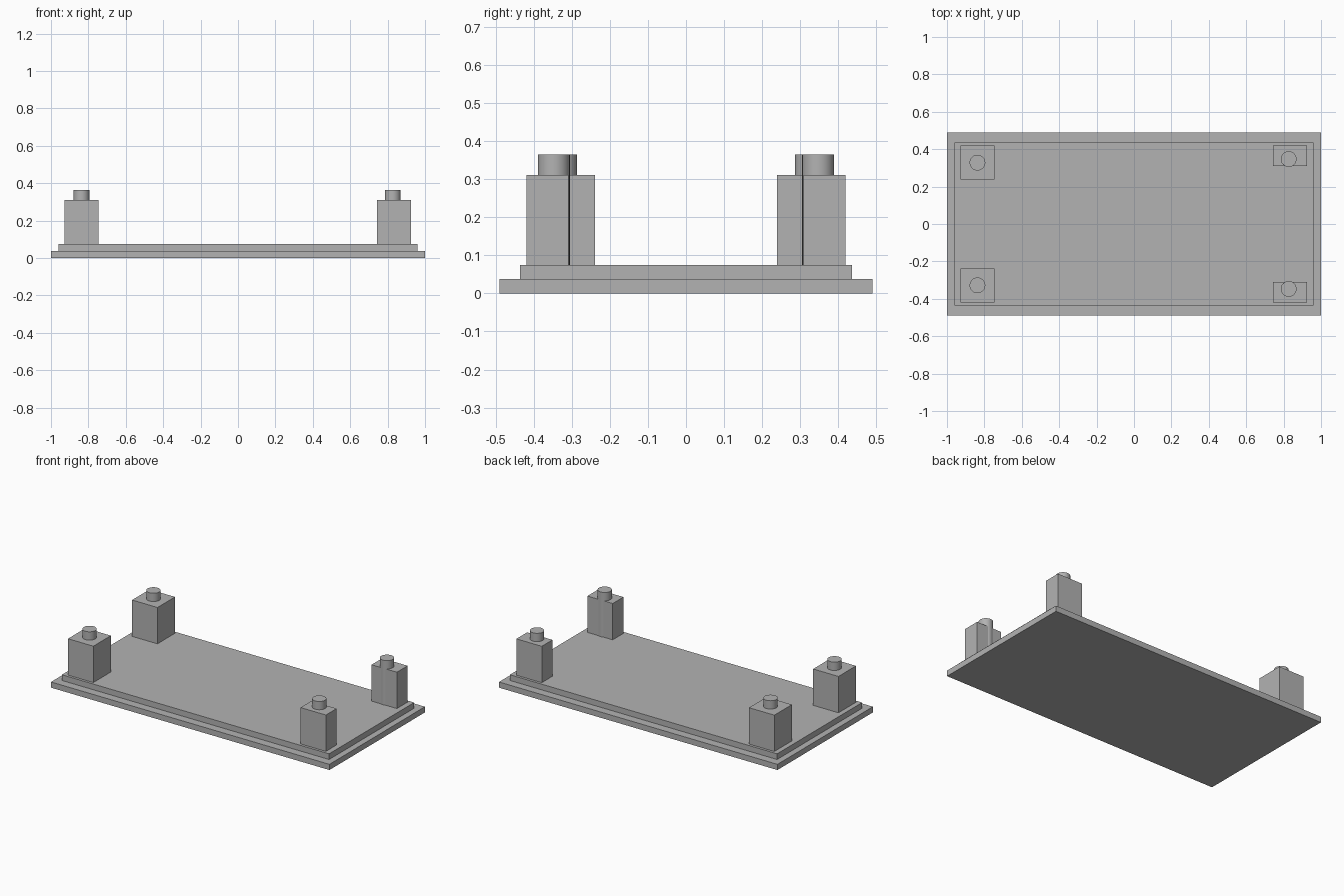
import bpy

cube = bpy.data.objects.get("Cube")
if cube:
    bpy.data.objects.remove(cube, do_unlink=True)

grey = bpy.data.materials.new("plain grey")
grey.use_nodes = True
color = (0.45, 0.45, 0.45, 1)
grey.diffuse_color = color
grey.node_tree.nodes["Principled BSDF"].inputs["Base Color"].default_value = color

PLATE_TOP, DECK_TOP, POST_TOP, PEG_TOP = 0.037, 0.074, 0.31, 0.364


def finish(name):
    obj = bpy.context.object
    obj.name = name
    obj.data.materials.append(grey)
    return obj


def box(name, x, y, z):
    """Box from (low, high) ranges on each axis."""
    ranges = (x, y, z)
    bpy.ops.mesh.primitive_cube_add(size=1, location=[(a + b) / 2 for a, b in ranges])
    obj = finish(name)
    obj.scale = [b - a for a, b in ranges]
    bpy.ops.object.transform_apply(location=False, rotation=False, scale=True)


def peg(name, x, y):
    """Round peg running from the deck up through its post."""
    bpy.ops.mesh.primitive_cylinder_add(
        vertices=48, radius=0.042, depth=PEG_TOP - DECK_TOP,
        location=(x, y, (PEG_TOP + DECK_TOP) / 2))
    finish(name)
    bpy.ops.object.shade_smooth_by_angle()


# Stepped base
box("base_plate", (-1, 1), (-0.49, 0.49), (0, PLATE_TOP))
box("raised_deck", (-0.96, 0.96), (-0.436, 0.436), (PLATE_TOP, DECK_TOP))

# Corner posts with pegs: square on the right, narrow on the left
for end, side in (("front", -1), ("back", 1)):
    for hand, x, inner, peg_x, peg_y in (
            ("right", (-0.928, -0.746), 0.239, -0.837, 0.328),
            ("left", (0.743, 0.925), 0.309, 0.827, 0.347)):
        y = sorted((side * inner, side * 0.419))
        box(f"{end}_{hand}_post", x, y, (DECK_TOP, POST_TOP))
        peg(f"{end}_{hand}_peg", peg_x, side * peg_y)
